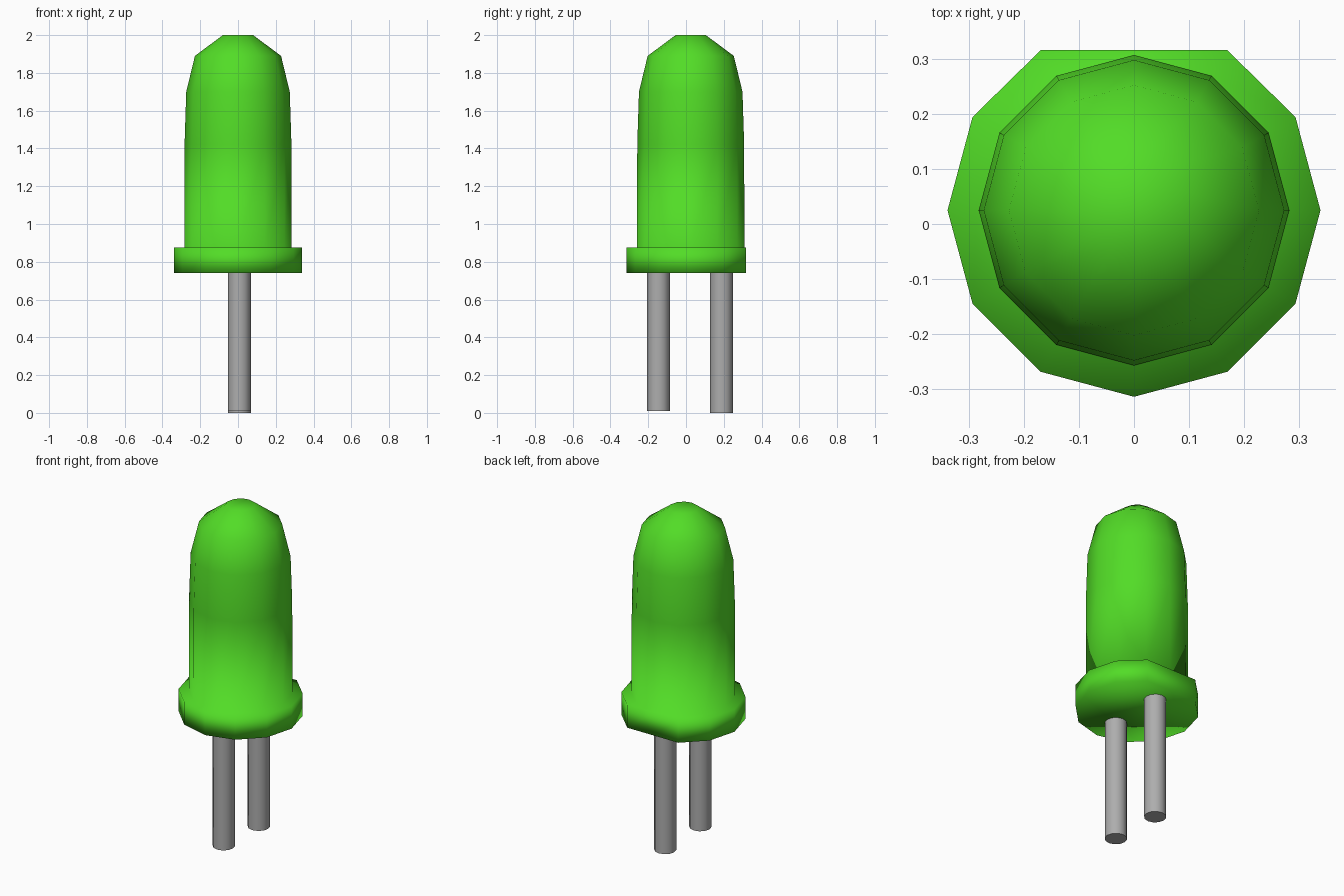
import bpy, bmesh, math

if "Cube" in bpy.data.objects:
    bpy.data.objects.remove(bpy.data.objects["Cube"])

SIDES = 12


def material(name, rgb):
    m = bpy.data.materials.new(name)
    m.diffuse_color = (*rgb, 1)
    m.use_nodes = True
    m.node_tree.nodes["Principled BSDF"].inputs["Base Color"].default_value = m.diffuse_color
    return m


def lathe(name, profile, centre, sides, mat, tweak=None):
    """Closed solid turned round a vertical axis from (radius, z) pairs."""
    bm = bmesh.new()
    rings = []
    for r, z in profile:
        ring = []
        for i in range(sides):
            a = 2 * math.pi * i / sides
            x, y = centre[0] + r * math.cos(a), centre[1] + r * math.sin(a)
            if tweak:
                y = tweak(y)
            ring.append(bm.verts.new((x, y, z)))
        rings.append(ring)
    for lo, hi in zip(rings, rings[1:]):
        for i in range(sides):
            j = (i + 1) % sides
            bm.faces.new((lo[i], lo[j], hi[j], hi[i]))
    bm.faces.new(rings[0][::-1])
    bm.faces.new(rings[-1])
    for f in bm.faces:
        f.smooth = True
    me = bpy.data.meshes.new(name)
    bm.to_mesh(me)
    bm.free()
    me.materials.append(mat)
    ob = bpy.data.objects.new(name, me)
    bpy.context.collection.objects.link(ob)
    return ob


green = material("bright green", (0.085, 0.72, 0.02))
grey = material("lead grey", (0.42, 0.42, 0.42))

# Domed lens with its rim flange; the back of the flange is cut flat
lathe("lens",
      [(0.34, 0.74), (0.34, 0.875), (0.284, 0.875), (0.283, 1.42),
       (0.274, 1.70), (0.228, 1.89), (0.08, 2.0)],
      (0, 0.025), SIDES, green, tweak=lambda y: min(y, 0.317))

# Two wire leads
for name, y, bottom in (("front_lead", -0.146, 0.01), ("back_lead", 0.188, 0.0)):
    lead = lathe(name, [(0.061, bottom), (0.061, 0.75)], (0.007, y), SIDES, grey)
    bpy.ops.object.select_all(action='DESELECT')
    lead.select_set(True)
    bpy.context.view_layer.objects.active = lead
    bpy.ops.object.shade_smooth_by_angle(angle=math.radians(40))
